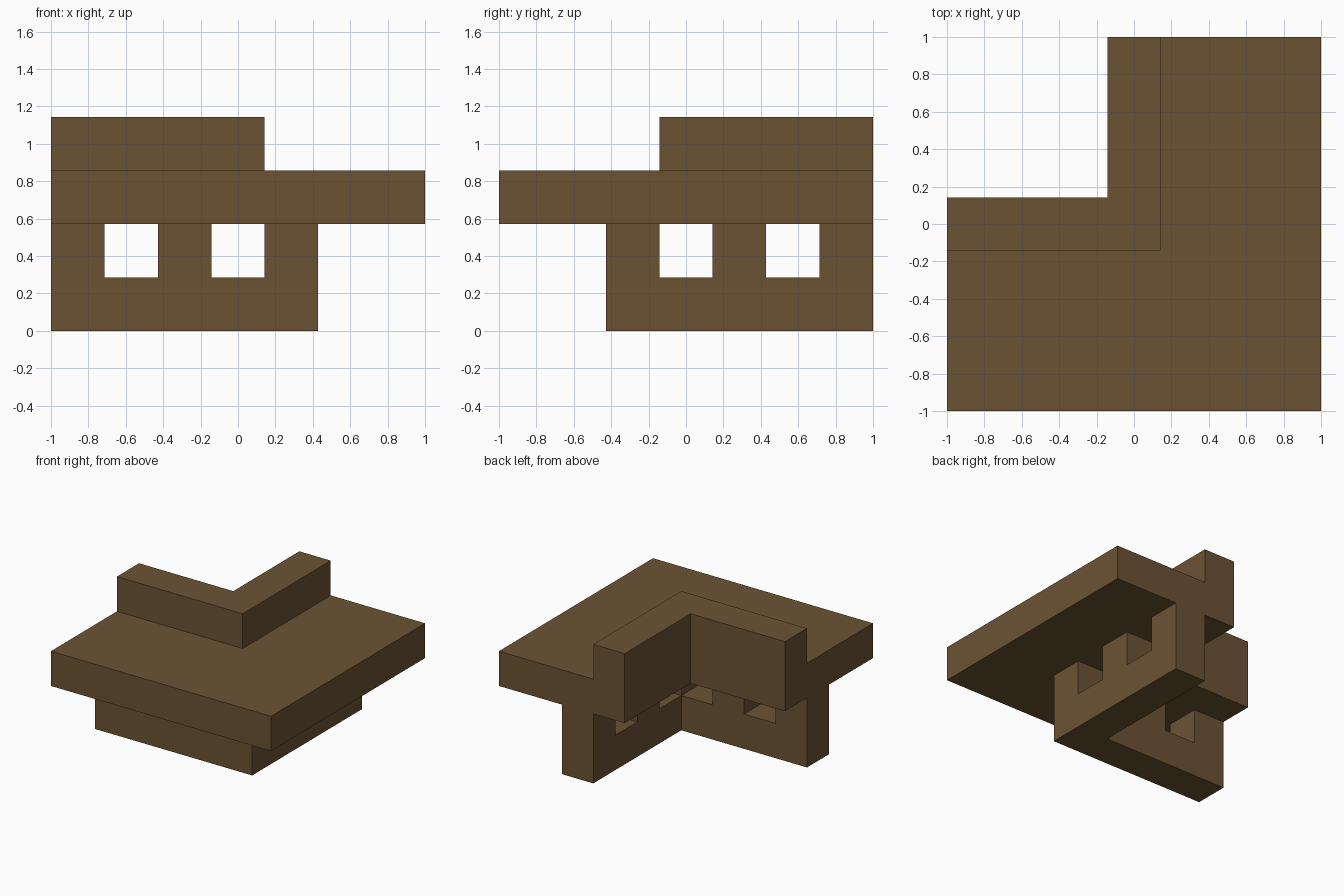
import bpy, bmesh

U = 1 / 7  # the whole piece sits on a grid of sevenths

cube = bpy.data.objects.get("Cube")
if cube:
    bpy.data.objects.remove(cube, do_unlink=True)

wood = bpy.data.materials.new("brown_wood")
wood.use_nodes = True
color = (0.147, 0.086, 0.034, 1)
wood.diffuse_color = color
wood.node_tree.nodes["Principled BSDF"].inputs["Base Color"].default_value = color


def prism(name, outline, z0, z1):
    """Extrude a flat outline (grid units) from z0 to z1."""
    bm = bmesh.new()
    base = bm.faces.new([bm.verts.new((x * U, y * U, z0 * U)) for x, y in outline])
    top = bmesh.ops.extrude_face_region(bm, geom=[base])["geom"]
    verts = [v for v in top if isinstance(v, bmesh.types.BMVert)]
    bmesh.ops.translate(bm, verts=verts, vec=(0, 0, (z1 - z0) * U))
    bmesh.ops.recalc_face_normals(bm, faces=bm.faces)
    mesh = bpy.data.meshes.new(name)
    bm.to_mesh(mesh)
    bm.free()
    mesh.materials.append(wood)
    obj = bpy.data.objects.new(name, mesh)
    bpy.context.collection.objects.link(obj)
    return obj


def corner(name, outer, inner, z0, z1):
    """L-shaped course turning the corner, mirrored about its diagonal."""
    return prism(name, [(-7, -outer), (outer, -outer), (outer, 7),
                        (inner, 7), (inner, -inner), (-7, -inner)], z0, z1)


def cut(target, x0, x1, y0, y1):
    """Cut a window, open up to the slab, through the wall."""
    cutter = prism("window_cutter", [(x0, y0), (x1, y0), (x1, y1), (x0, y1)], 2, 5)
    cutter.hide_render = True
    mod = target.modifiers.new("window", "BOOLEAN")
    mod.operation = "DIFFERENCE"
    mod.solver = "EXACT"
    mod.object = cutter
    bpy.context.view_layer.objects.active = target
    bpy.ops.object.modifier_apply(modifier=mod.name)
    bpy.data.objects.remove(cutter, do_unlink=True)


# Three stacked courses: windowed wall, wide slab, top ridge
wall = corner("lower_wall", 3, 1, 0, 4)
corner("wide_slab", 7, -1, 4, 6)
corner("top_ridge", 1, -1, 6, 8)

# Two windows in each leg of the wall
for start in (-1, 3):
    cut(wall, 0.5, 3.5, start, start + 2)
    cut(wall, -start - 2, -start, -3.5, -0.5)
